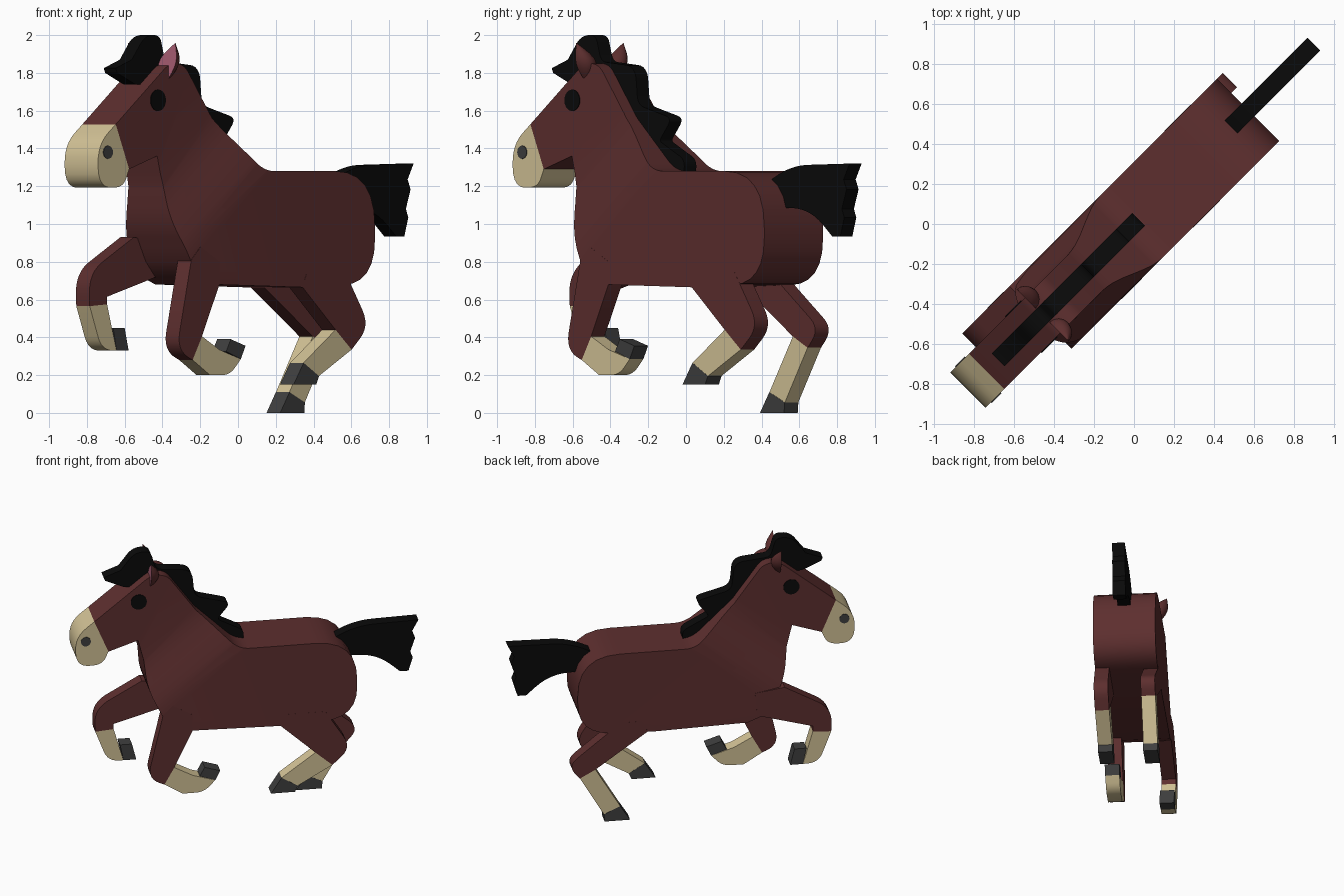
import bpy, bmesh, math
from mathutils import Vector

if "Cube" in bpy.data.objects:
    bpy.data.objects.remove(bpy.data.objects["Cube"])

R = math.sqrt(0.5)


def material(name, rgb):
    m = bpy.data.materials.new(name)
    m.diffuse_color = (*rgb, 1)
    m.use_nodes = True
    m.node_tree.nodes["Principled BSDF"].inputs["Base Color"].default_value = m.diffuse_color
    return m


BROWN = material("chestnut_brown", (0.11, 0.028, 0.028))
CREAM = material("cream", (0.66, 0.55, 0.31))
BLACK = material("black", (0.003, 0.003, 0.003))
GREY = material("hoof_grey", (0.05, 0.05, 0.05))
PINK = material("ear_pink", (0.45, 0.13, 0.2))


def finish(bm, name, mats):
    """Turn local (length s, side t, height z) to world; the horse runs diagonally."""
    for v in bm.verts:
        s, t, z = v.co
        v.co = (R * (s + t), R * (s - t), z)
    bmesh.ops.recalc_face_normals(bm, faces=bm.faces)
    me = bpy.data.meshes.new(name)
    bm.to_mesh(me)
    bm.free()
    for m in mats:
        me.materials.append(m)
    ob = bpy.data.objects.new(name, me)
    bpy.context.collection.objects.link(ob)
    bpy.ops.object.select_all(action='DESELECT')
    ob.select_set(True)
    bpy.context.view_layer.objects.active = ob
    bpy.ops.object.shade_smooth_by_angle(angle=math.radians(35))


def rounded(points, steps=6):
    """Outline of (s, z) corners; a third value rounds the corner by that length."""
    out = []
    for i, p in enumerate(points):
        c = Vector(p[:2])
        if len(p) == 2:
            out.append(c)
            continue
        a, b = (c + (Vector(q[:2]) - c).normalized() * p[2]
                for q in (points[i - 1], points[(i + 1) % len(points)]))
        for k in range(steps + 1):
            u = k / steps
            out.append(a * (1 - u) ** 2 + c * 2 * u * (1 - u) + b * u * u)
    return out


def slab(points, t0, t1):
    """Side outline extruded across from t0 to t1."""
    bm = bmesh.new()
    outline = rounded(points)
    a, b = ([bm.verts.new((s, t, z)) for s, z in outline] for t in (t0, t1))
    bm.faces.new(a)
    bm.faces.new(b[::-1])
    for i in range(len(a)):
        bm.faces.new((a[i - 1], b[i - 1], b[i], a[i]))
    return bm


def plate(name, points, t0, t1, mat):
    finish(slab(points, t0, t1), name, [mat])


def bisect(bm, co, no):
    bmesh.ops.bisect_plane(bm, geom=bm.verts[:] + bm.edges[:] + bm.faces[:],
                           plane_co=co, plane_no=no, dist=1e-4)


# Body, neck and head: one profile, narrowed towards the head
bm = slab([(-.40, .68), (.26, .665), (.806, .685, .24), (.806, 1.28, .3), (-.03, 1.28, .08),
           (-.32, 1.56), (-.53, 1.85, .06), (-.64, 1.85, .05), (-1.04, 1.528),
           (-1.175, 1.42, .1), (-1.17, 1.18, .12), (-.98, 1.2, .05), (-.94, 1.29),
           (-.73, 1.36), (-.69, 1.2), (-.67, 1.0, .1), (-.57, .80), (-.50, .72)], -1, 1)
base, up = Vector((-.57, 0, .80)), Vector((-.644, 0, .765))
for i in range(7):
    bisect(bm, base + up * (0.45 * i / 6), up)
muzzle_co, muzzle_no = Vector((-1.04, 0, 1.528)), Vector((-.238, 0, -.10))
bisect(bm, muzzle_co, muzzle_no)
for f in bm.faces:
    f.material_index = int((f.calc_center_median() - muzzle_co).dot(muzzle_no) > 1e-4)
for v in bm.verts:
    k = min(1, max(0, (v.co - base).dot(up) / 0.45))
    v.co.y *= 0.22 - 0.095 * k * k * (3 - 2 * k)
finish(bm, "body", [BROWN, CREAM])


def leg(name, side, upper, stocking, hoof):
    plate(name + "_upper_leg", upper, side * .12, side * .2205, BROWN)
    plate(name + "_stocking", stocking, side * .12, side * .2205, CREAM)
    plate(name + "_hoof", hoof, side * .119, side * .2215, GREY)


# Four legs in a gallop
leg("right_hind", 1,
    [(.30, .75), (.26, .668), (.51, .44), (.63, .335), (.765, .46, .1), (.58, .75)],
    [(.51, .44), (.63, .335), (.385, .195), (.27, .265)],
    [(.27, .265), (.195, .15), (.365, .15), (.385, .195)])
leg("left_hind", -1,
    [(.35, .75), (.31, .668), (.68, .405), (.79, .345), (.88, .445, .09), (.60, .67), (.52, .75)],
    [(.68, .405), (.79, .345), (.62, .055), (.505, .11)],
    [(.505, .11), (.62, .055), (.615, 0), (.435, 0)])
leg("right_front", 1,
    [(-.50, .88), (-.57, .81), (-.68, .33, .1), (-.56, .28), (-.49, .405), (-.36, .68), (-.36, .8)],
    [(-.49, .405), (-.36, .335), (-.20, .285), (-.28, .20, .06), (-.43, .20), (-.56, .28)],
    [(-.275, .39), (-.165, .355), (-.20, .285), (-.31, .325)])
leg("left_front", -1,
    [(-.66, .93), (-1.0, .74, .12), (-.99, .565), (-.86, .575), (-.86, .615), (-.467, .727), (-.45, .9)],
    [(-.99, .565), (-.86, .575), (-.79, .33), (-.90, .33, .08)],
    [(-.815, .45), (-.73, .45), (-.70, .33), (-.79, .33)])

# Mane with forelock
plate("mane", [(-.96, 1.825), (-.84, 1.87), (-.74, 2.0, .06), (-.63, 2.0, .04), (-.59, 1.86, .04),
               (-.335, 1.835, .07), (-.315, 1.63, .05), (-.06, 1.56, .05), (-.155, 1.44, .02),
               (.035, 1.34, .04), (.03, 1.275), (-.10, 1.27), (-.50, 1.72), (-.815, 1.74),
               (-.95, 1.80)], -.045, .045, BLACK)

# Tail with ragged end
plate("tail", [(.62, 1.2), (.82, 1.31, .14), (1.27, 1.32), (1.225, 1.236), (1.247, 1.183),
               (1.212, 1.08), (1.23, 1.034), (1.20, .934), (1.14, .934), (.97, 1.085, .14),
               (.70, 1.085)], -.045, .045, BLACK)


def disc(s, z, r, n=20):
    return [(s + r * math.cos(i * math.tau / n), z + r * math.sin(i * math.tau / n)) for i in range(n)]


for side, label in ((1, "right"), (-1, "left")):
    # Eyes and nostrils as thin plates
    plate(label + "_eye", disc(-.725, 1.655, .057), side * .122, side * .129, BLACK)
    plate(label + "_nostril", disc(-1.10, 1.38, .035), side * .122, side * .129, GREY)
    # Ear: half-round shell with a flat pink front
    bm = bmesh.new()
    rings = []
    for k in range(8):
        u = k / 7
        r = max(.002, .064 * math.sin(math.pi * (.12 + .88 * u)))
        rings.append([bm.verts.new((-.645 + r * math.sin(a), side * (.1 + .075 * u * u + r * math.cos(a)),
                                    1.77 + .187 * u)) for a in (math.pi * i / 8 for i in range(9))])
    for lo, hi in zip(rings, rings[1:]):
        for i in range(8):
            bm.faces.new((lo[i], lo[i + 1], hi[i + 1], hi[i]))
        bm.faces.new((lo[8], lo[0], hi[0], hi[8])).material_index = 1
    bm.faces.new(rings[0])
    bm.faces.new(rings[-1])
    finish(bm, label + "_ear", [BROWN, PINK])
